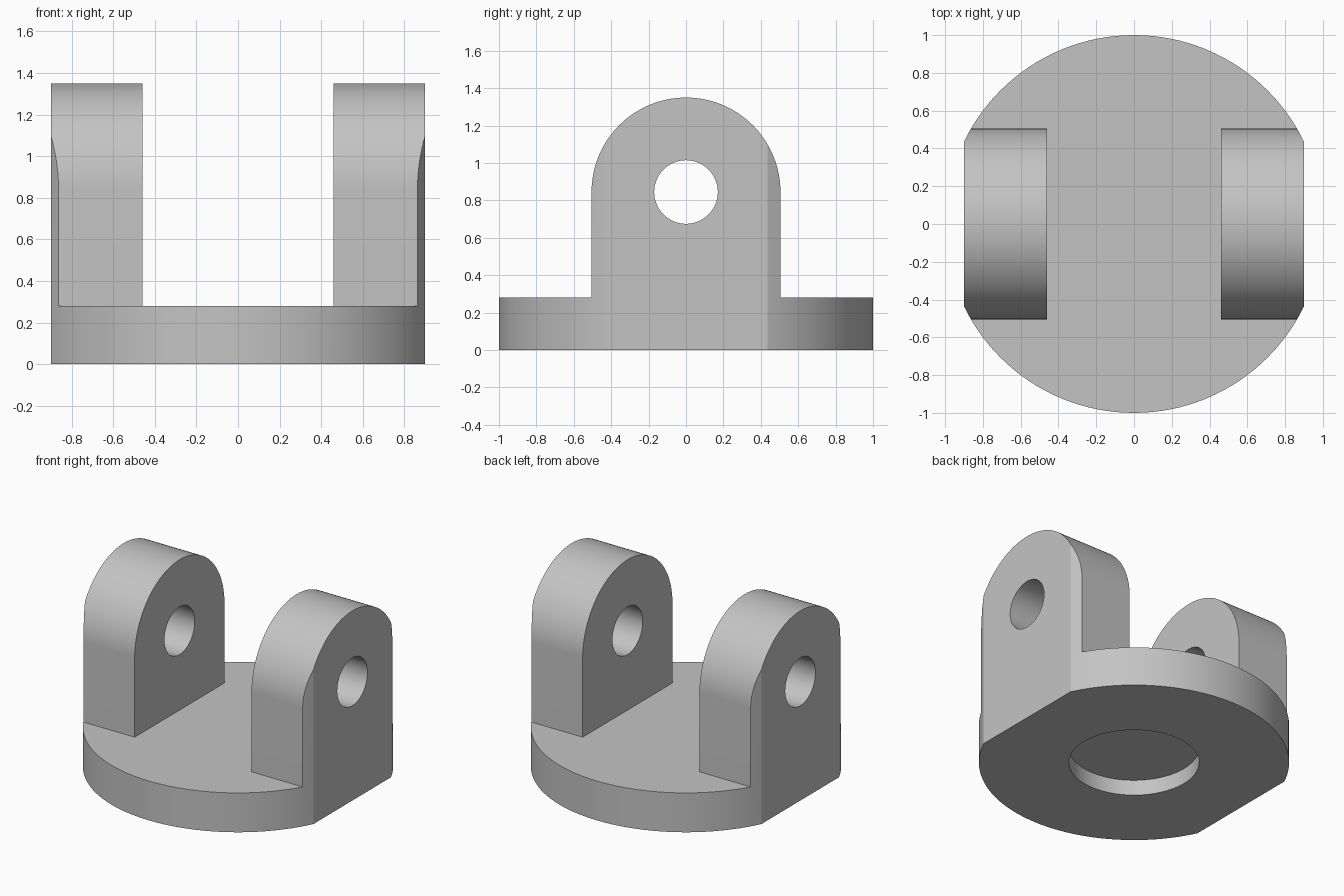
import bpy, bmesh, math
from mathutils import Matrix

cube = bpy.data.objects.get("Cube")
if cube:
    bpy.data.objects.remove(cube)

BASE_H, HALF_W, GAP = 0.28, 0.9, 0.46
ARCH_R, PIN_Z, PIN_R = 0.505, 0.845, 0.17
RECESS_R, RECESS_D = 0.42, 0.11

grey = bpy.data.materials.new("plain grey")
grey.use_nodes = True
colour = (0.55, 0.55, 0.55, 1)
grey.diffuse_color = colour
grey.node_tree.nodes["Principled BSDF"].inputs["Base Color"].default_value = colour


def add_object(name, bm):
    bmesh.ops.recalc_face_normals(bm, faces=bm.faces)
    mesh = bpy.data.meshes.new(name)
    bm.to_mesh(mesh)
    bm.free()
    mesh.materials.append(grey)
    obj = bpy.data.objects.new(name, mesh)
    bpy.context.collection.objects.link(obj)
    return obj


def cylinder(name, radius, depth, matrix, sides=96):
    bm = bmesh.new()
    bmesh.ops.create_cone(bm, cap_ends=True, segments=sides, radius1=radius,
                          radius2=radius, depth=depth, matrix=matrix)
    return add_object(name, bm)


def box(name, size, centre):
    bm = bmesh.new()
    bmesh.ops.create_cube(bm, size=1, matrix=Matrix.Translation(centre) @ Matrix.Diagonal((*size, 1)))
    return add_object(name, bm)


def boolean(target, cutter, operation):
    mod = target.modifiers.new(cutter.name, "BOOLEAN")
    mod.object, mod.operation, mod.solver = cutter, operation, "EXACT"
    cutter.hide_render = True
    cutter.hide_set(True)


# Side outline of base and arched lugs, extruded across the width
steps = 64
arc = [(ARCH_R * math.cos(math.pi * i / steps), PIN_Z + ARCH_R * math.sin(math.pi * i / steps))
       for i in range(steps + 1)]
outline = [(-1.2, 0), (1.2, 0), (1.2, BASE_H), (ARCH_R, BASE_H), *arc,
           (-ARCH_R, BASE_H), (-1.2, BASE_H)]
bm = bmesh.new()
face = bm.faces.new([bm.verts.new((-HALF_W, y, z)) for y, z in outline])
side = bmesh.ops.extrude_face_region(bm, geom=[face])
bmesh.ops.translate(bm, vec=(2 * HALF_W, 0, 0),
                    verts=[v for v in side["geom"] if isinstance(v, bmesh.types.BMVert)])
clevis = add_object("clevis_bracket", bm)

# Round the plan, open the gap, drill the pin hole, sink the underside recess
across = Matrix.Translation((0, 0, PIN_Z)) @ Matrix.Rotation(math.pi / 2, 4, "Y")
boolean(clevis, cylinder("round_plan_cutter", 1, 4, Matrix(), 128), "INTERSECT")
boolean(clevis, box("gap_cutter", (2 * GAP, 3, 2), (0, 0, BASE_H + 1)), "DIFFERENCE")
boolean(clevis, cylinder("pin_hole_cutter", PIN_R, 3, across), "DIFFERENCE")
boolean(clevis, cylinder("recess_cutter", RECESS_R, 2 * RECESS_D, Matrix()), "DIFFERENCE")

# Apply the cuts and remove the helpers
bpy.context.view_layer.update()
result = bpy.data.meshes.new_from_object(clevis.evaluated_get(bpy.context.evaluated_depsgraph_get()))
cutters = [m.object for m in clevis.modifiers]
clevis.modifiers.clear()
clevis.data = result
for cutter in cutters:
    bpy.data.objects.remove(cutter)

# Smooth the curved walls, keep edges sharp
bpy.ops.object.select_all(action="DESELECT")
clevis.select_set(True)
bpy.context.view_layer.objects.active = clevis
bpy.ops.object.shade_smooth_by_angle(angle=math.radians(20))
